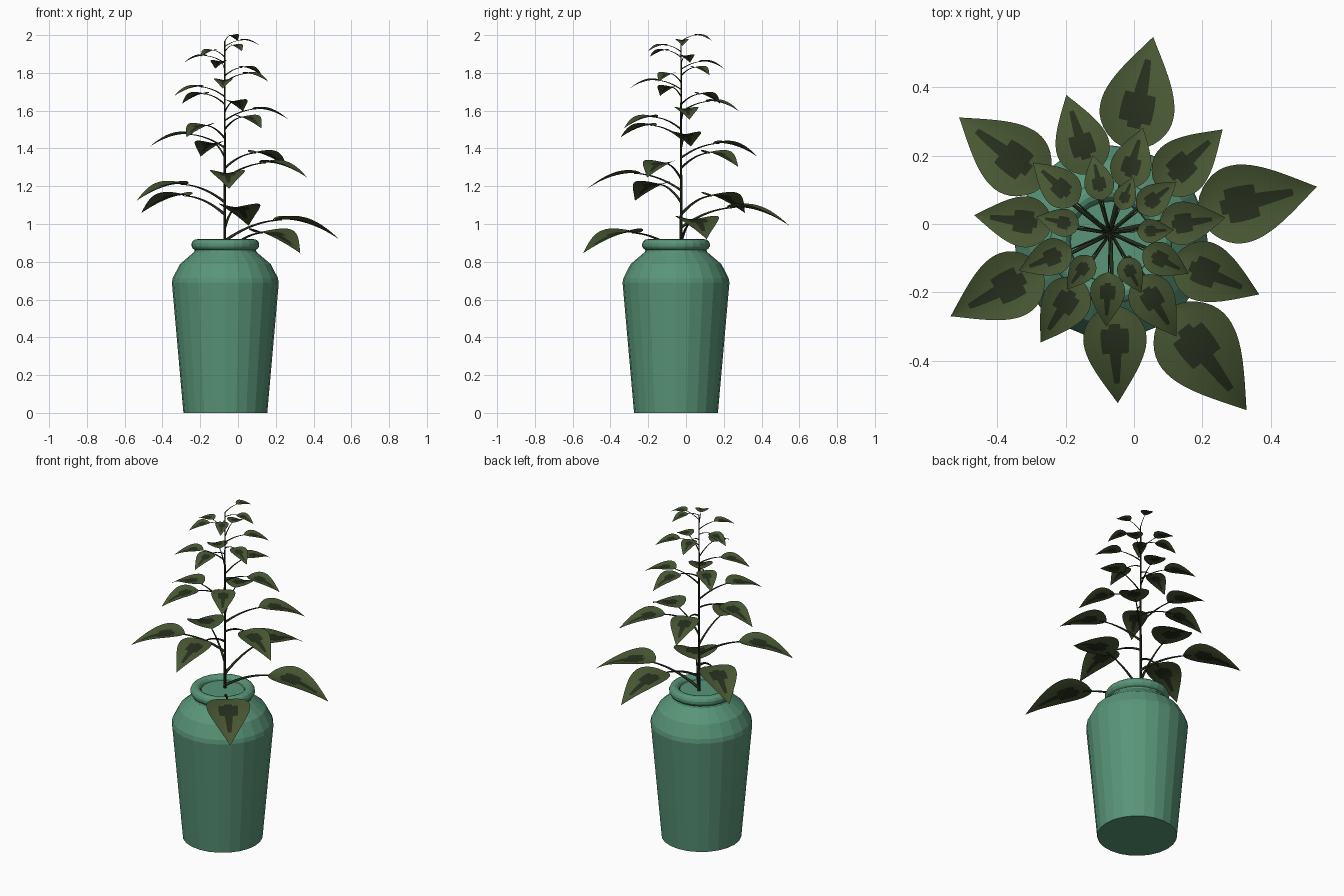
import bpy, bmesh, math
from mathutils import Vector

if "Cube" in bpy.data.objects:
    bpy.data.objects.remove(bpy.data.objects["Cube"])


def material(name, rgb):
    m = bpy.data.materials.new(name)
    m.diffuse_color = (*rgb, 1)
    m.use_nodes = True
    m.node_tree.nodes["Principled BSDF"].inputs["Base Color"].default_value = m.diffuse_color
    return m


GLAZE = material("green_glaze", (0.10, 0.30, 0.19))
LEAF = material("leaf_green", (0.065, 0.095, 0.033))
DARK = material("leaf_dark", (0.02, 0.028, 0.012))


def make_object(name, mesh, loc):
    ob = bpy.data.objects.new(name, mesh)
    ob.location = loc
    bpy.context.collection.objects.link(ob)
    return ob


def lathe(name, profile, loc, sides, smooth):
    bm = bmesh.new()
    rings = []
    for r, z in profile:
        rings.append([bm.verts.new((r * math.cos(2 * math.pi * k / sides),
                                    r * math.sin(2 * math.pi * k / sides), z))
                      for k in range(sides)])
    for a, b in zip(rings, rings[1:]):
        for k in range(sides):
            n = (k + 1) % sides
            f = bm.faces.new((a[k], a[n], b[n], b[k]))
            f.smooth = smooth
    bm.faces.new(rings[0][::-1])
    bm.faces.new(rings[-1])
    me = bpy.data.meshes.new(name)
    bm.to_mesh(me)
    bm.free()
    me.materials.append(GLAZE)
    return make_object(name, me, loc)


# Pot body and rolled rim, with the filled top just inside the rim
POT = (-0.067, -0.053, 0)
lathe("pot_body", [(0.222, 0), (0.283, 0.69), (0.278, 0.715), (0.24, 0.788),
                   (0.165, 0.852), (0.16, 0.87)], POT, 24, False)
rim = [(0.15 + 0.03 * math.cos(a), 0.89 + 0.03 * math.sin(a))
       for a in (math.radians(d) for d in range(-100, 181, 28))]
lathe("pot_rim", rim + [(0.119, 0.895)], POT, 24, False)


# Unit leaf: arched stalk plus cupped pointed blade, reaching 1 along +x
def arch(t):
    return 0.68 * t * (1 - t)


def leaf_mesh():
    bm = bmesh.new()
    # blade
    start, rows = 0.42, 20
    cols = (-1, -0.75, -0.45, -0.2, 0, 0.2, 0.45, 0.75, 1)
    grid = []
    for i in range(rows + 1):
        s = i / rows
        w = max(0, math.sin(math.pi * s ** 0.66))
        t = start + (1 - start) * s
        grid.append([bm.verts.new((t, 0.186 * w * u, arch(t) + 0.035 * w * u * u))
                     for u in cols])
    for i in range(rows):
        s = (i + 0.5) / rows
        for j in range(len(cols) - 1):
            f = bm.faces.new((grid[i][j], grid[i + 1][j],
                              grid[i + 1][j + 1], grid[i][j + 1]))
            mid = abs(cols[j] + cols[j + 1]) / 2
            # dark variegated patch along the midrib
            f.material_index = int((mid < 0.4 and 0.26 < s < 0.5)
                                   or (mid < 0.2 and 0.2 < s < 0.78))
    # stalk
    n, sides, prev = 10, 6, None
    for i in range(n + 1):
        t = 0.5 * i / n
        r = 0.014 - 0.009 * i / n
        d = Vector((1, 0, 0.68 * (1 - 2 * t))).normalized()
        up = Vector((-d.z, 0, d.x))
        ring = [bm.verts.new(Vector((t, 0, arch(t) - r))
                             + up * r * math.sin(2 * math.pi * k / sides)
                             + Vector((0, r * math.cos(2 * math.pi * k / sides), 0)))
                for k in range(sides)]
        if prev:
            for k in range(sides):
                m = (k + 1) % sides
                bm.faces.new((prev[k], prev[m], ring[m], ring[k])).material_index = 1
        prev = ring
    bmesh.ops.remove_doubles(bm, verts=bm.verts, dist=1e-5)
    for f in bm.faces:
        f.smooth = True
    me = bpy.data.meshes.new("leaf")
    bm.to_mesh(me)
    bm.free()
    me.materials.append(LEAF)
    me.materials.append(DARK)
    return me


# 25 leaves spiral up the stem, 65 degrees apart and shrinking
STEM = (-0.07, -0.026)
mesh = leaf_mesh()
for i in range(25):
    z = 0.845 + 0.0742 * (1 - 0.957 ** i) / 0.043
    ob = make_object(f"leaf_{i + 1:02d}", mesh, (*STEM, z))
    ob.rotation_euler.z = math.radians(-52.4 + 65 * i)
    ob.scale = [0.655 * 0.947 ** i] * 3

# Central stem
bpy.ops.mesh.primitive_cone_add(vertices=8, radius1=0.008, radius2=0.003, depth=1.13,
                                location=(*STEM, 1.405))
stem = bpy.context.object
stem.name = "stem"
stem.data.materials.append(DARK)
bpy.ops.object.shade_smooth_by_angle()
